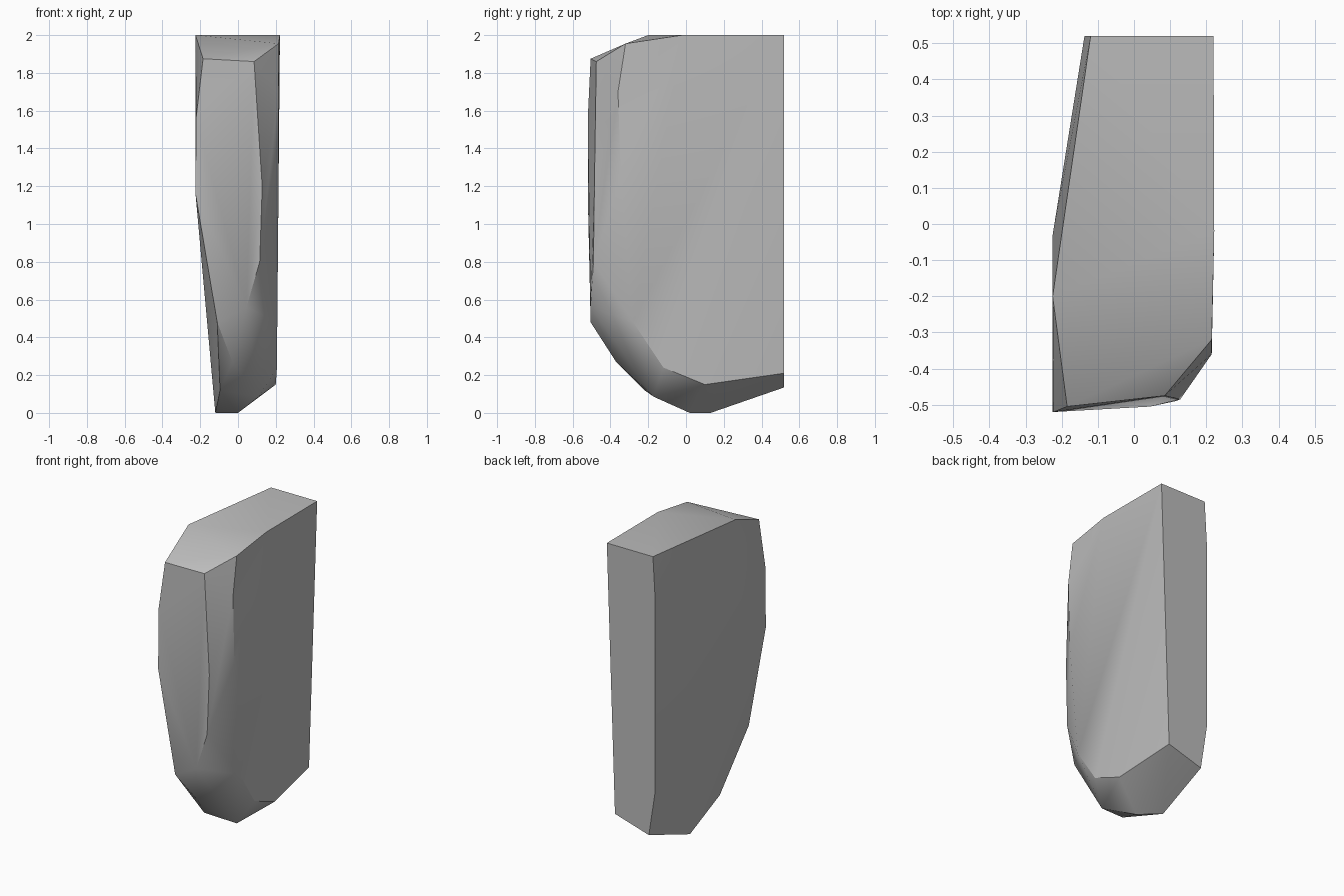
import bpy, bmesh, math

cube = bpy.data.objects.get("Cube")
if cube:
    bpy.data.objects.remove(cube)

# Stone colour
stone = bpy.data.materials.new("stone_grey")
stone.use_nodes = True
grey = (0.5, 0.5, 0.5, 1)
stone.diffuse_color = grey
stone.node_tree.nodes["Principled BSDF"].inputs["Base Color"].default_value = grey

# Corners of the chipped stone, grouped by side
top_rim = [(.22, .52, 2), (-.12, .52, 2), (-.225, -.2, 2), (.222, -.02, 2),
           (.215, -.32, 1.955), (-.185, -.505, 1.875), (.085, -.475, 1.86)]
back_edge = [(-.137, .52, 1.71), (-.137, .52, .44), (-.09, .52, .135), (.16, .52, .21)]
left_bulge = [(-.225, -.03, 1.7), (-.225, -.52, 1.16), (-.222, -.52, 1.56)]
front_edge = [(.128, -.485, 1.2), (.115, -.49, .8), (.045, -.505, .56), (-.11, -.505, .48)]
right_edge = [(.215, -.36, 1.7), (.215, -.345, 1.25), (.208, -.28, .48),
              (.206, -.12, .24), (.2, .1, .15)]
foot = [(-.03, -.37, .27), (-.095, -.22, .12), (.11, -.17, .085),
        (0, .02, 0), (-.12, .13, 0)]

# Wrap the corners in a closed faceted shell
bm = bmesh.new()
for p in top_rim + back_edge + left_bulge + front_edge + right_edge + foot:
    bm.verts.new(p)
hull = bmesh.ops.convex_hull(bm, input=bm.verts)
inside = [g for g in hull["geom_interior"] if isinstance(g, bmesh.types.BMVert)]
bmesh.ops.delete(bm, geom=inside, context='VERTS')
bmesh.ops.dissolve_limit(bm, angle_limit=math.radians(1), verts=bm.verts, edges=bm.edges)
bmesh.ops.recalc_face_normals(bm, faces=bm.faces)

mesh = bpy.data.meshes.new("rock_slab")
bm.to_mesh(mesh)
bm.free()
mesh.materials.append(stone)
rock = bpy.data.objects.new("rock_slab", mesh)
bpy.context.collection.objects.link(rock)

# Soft shallow facets, crisp chipped edges
bpy.ops.object.select_all(action='DESELECT')
rock.select_set(True)
bpy.context.view_layer.objects.active = rock
bpy.ops.object.shade_smooth_by_angle(angle=math.radians(30))
